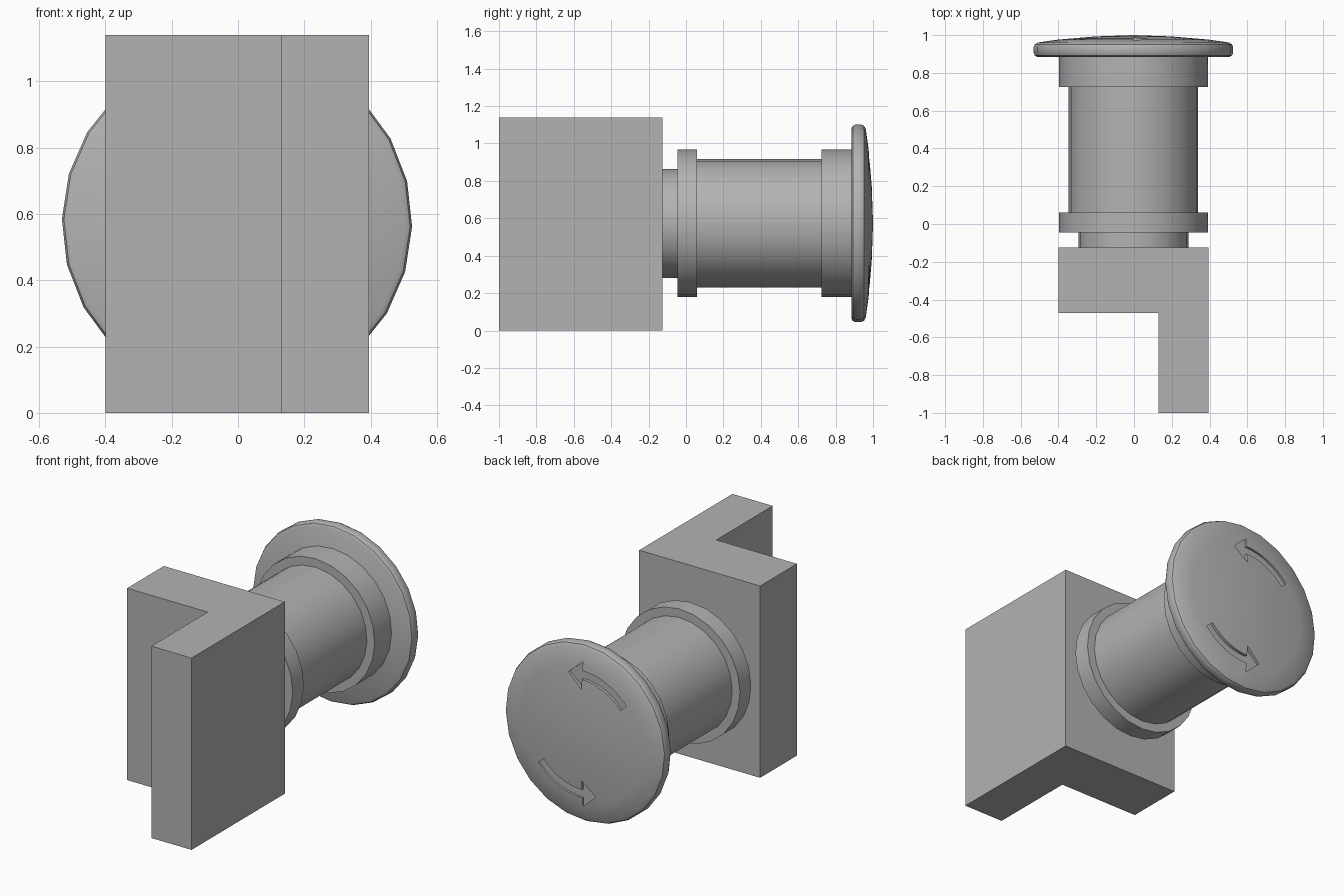
import bpy, bmesh
from math import cos, sin, tau, radians
from mathutils import Vector, Matrix

if "Cube" in bpy.data.objects:
    bpy.data.objects.remove(bpy.data.objects["Cube"], do_unlink=True)

SEGMENTS = 24
CX, CZ = -0.003, 0.573          # axis of the knob, running along y

grey = bpy.data.materials.new("plain grey")
grey.use_nodes = True
grey.diffuse_color = (0.45, 0.45, 0.45, 1)
grey.node_tree.nodes["Principled BSDF"].inputs["Base Color"].default_value = grey.diffuse_color


def make_object(name, bm):
    bmesh.ops.recalc_face_normals(bm, faces=bm.faces[:])
    mesh = bpy.data.meshes.new(name)
    bm.to_mesh(mesh)
    bm.free()
    mesh.materials.append(grey)
    obj = bpy.data.objects.new(name, mesh)
    bpy.context.collection.objects.link(obj)
    return obj


def activate(obj):
    bpy.ops.object.select_all(action="DESELECT")
    obj.select_set(True)
    bpy.context.view_layer.objects.active = obj


def smooth(obj):
    activate(obj)
    bpy.ops.object.shade_smooth_by_angle(angle=radians(32))


def lathe(name, profile):
    """Turn a (radius, y) profile about the knob axis."""
    bm = bmesh.new()
    verts = [bm.verts.new((CX + r, y, CZ)) for r, y in profile]
    edges = [bm.edges.new(pair) for pair in zip(verts, verts[1:])]
    bmesh.ops.rotate(bm, verts=verts, cent=(CX, 0, CZ),
                     matrix=Matrix.Rotation(radians(1.2), 3, "Y"))
    bmesh.ops.spin(bm, geom=verts + edges, cent=(CX, 0, CZ), axis=(0, 1, 0),
                   angle=tau, steps=SEGMENTS)
    bmesh.ops.remove_doubles(bm, verts=bm.verts[:], dist=0.0001)
    return make_object(name, bm)


def disc(name, radius, y0, y1):
    obj = lathe(name, [(0, y0), (radius, y0), (radius, y1), (0, y1)])
    smooth(obj)
    return obj


def extrude(name, outline, direction):
    bm = bmesh.new()
    face = bm.faces.new([bm.verts.new(p) for p in outline])
    top = bmesh.ops.extrude_face_region(bm, geom=[face])["geom"]
    bmesh.ops.translate(bm, vec=direction,
                        verts=[v for v in top if isinstance(v, bmesh.types.BMVert)])
    return make_object(name, bm)


# L-shaped mounting bracket
plan = [(-0.4, -0.125), (-0.4, -0.47), (0.13, -0.47), (0.13, -1),
        (0.395, -1), (0.395, -0.125)]
extrude("bracket", [(x, y, 0) for x, y in plan], Vector((0, 0, 1.14)))

# Stem, collars and barrel
disc("neck", 0.291, -0.135, -0.04)
disc("front_collar", 0.394, -0.045, 0.06)
disc("barrel", 0.343, 0.05, 0.74)
disc("rear_collar", 0.394, 0.725, 0.89)

# Domed push cap with a rounded rim
cap = lathe("push_cap", [(0, 0.884), (0.508, 0.884), (0.522, 0.892), (0.528, 0.905),
                         (0.528, 0.938), (0.522, 0.951), (0.505, 0.961),
                         (0.4, 0.976), (0.2, 0.993), (0, 1)])

# Two curved arrows sunk into the cap
arc = [radians(140 - 50 * i / 8) for i in range(9)]
outer = [(0.378 * cos(a), 0.378 * sin(a)) for a in arc]
inner = [(0.328 * cos(a), 0.328 * sin(a)) for a in reversed(arc)]
arrow = outer + [(0, 0.43), (0.09, 0.35), (0, 0.27)] + inner
for side in (1, -1):
    cutter = extrude("arrow_cutter",
                     [(CX + side * x, 0.965, CZ + side * z) for x, z in arrow],
                     Vector((0, 0.1, 0)))
    cutter.hide_render = True
    cut = cap.modifiers.new("arrow_recess", "BOOLEAN")
    cut.operation = "DIFFERENCE"
    cut.solver = "EXACT"
    cut.object = cutter
    activate(cap)
    bpy.ops.object.modifier_apply(modifier=cut.name)
    bpy.data.objects.remove(cutter, do_unlink=True)
smooth(cap)
